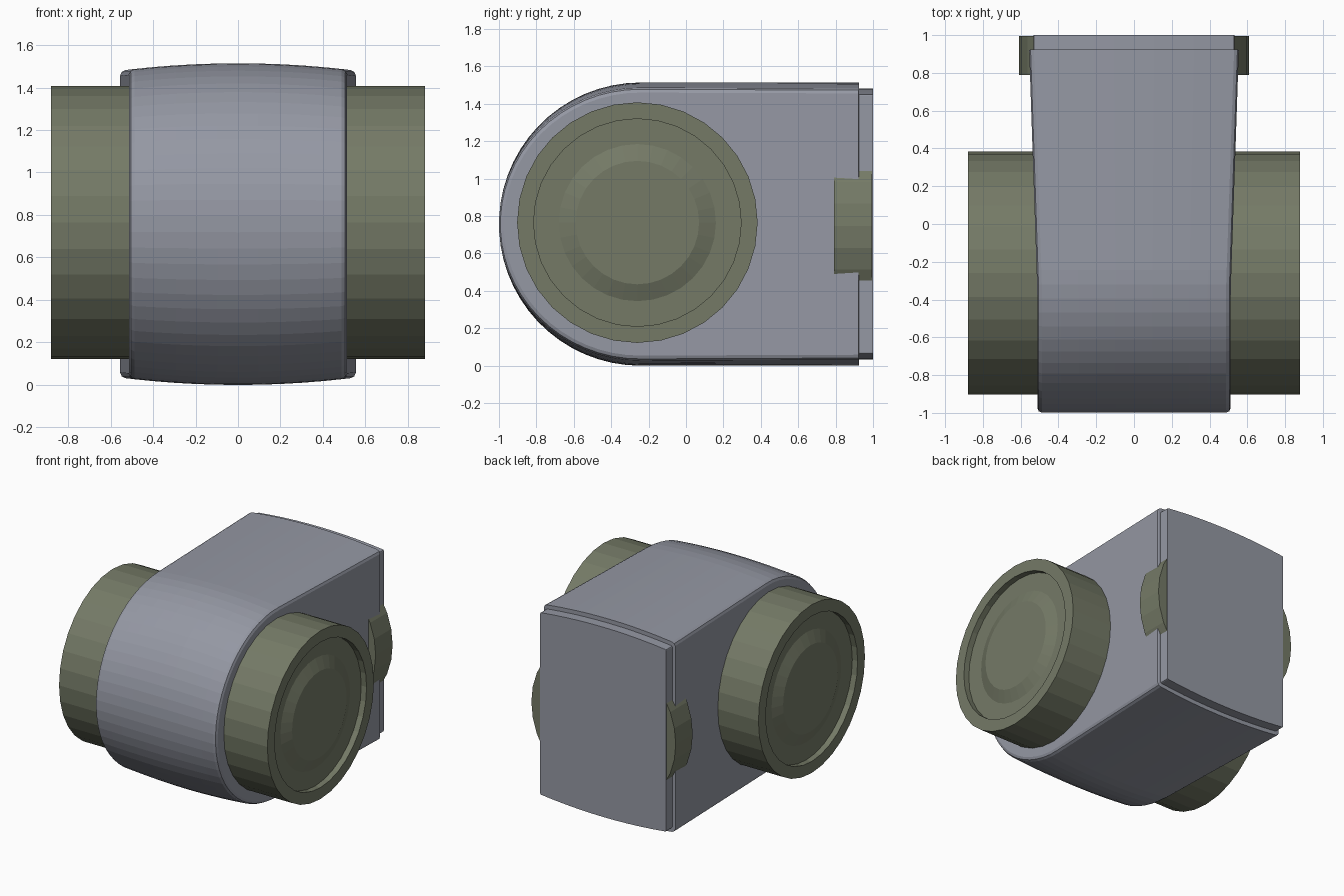
import bpy, bmesh, math

if "Cube" in bpy.data.objects:
    bpy.data.objects.remove(bpy.data.objects["Cube"])

def material(name, rgb):
    m = bpy.data.materials.new(name)
    m.diffuse_color = (*rgb, 1)
    m.use_nodes = True
    m.node_tree.nodes["Principled BSDF"].inputs["Base Color"].default_value = m.diffuse_color
    return m

GREY = material("blue_grey", (0.30, 0.315, 0.37))
OLIVE = material("olive", (0.176, 0.194, 0.134))

ZC, YC = 0.757, -0.243      # centre of the rounded nose


def finish(name, bm, mat):
    bmesh.ops.remove_doubles(bm, verts=bm.verts, dist=1e-5)
    bmesh.ops.recalc_face_normals(bm, faces=bm.faces)
    me = bpy.data.meshes.new(name)
    bm.to_mesh(me)
    bm.free()
    me.materials.append(mat)
    ob = bpy.data.objects.new(name, me)
    bpy.context.collection.objects.link(ob)
    return ob


def half_width(y):
    return 0.512 + 0.043 * max(0, (y + 0.35) / 1.27)


def shell(name, profile, width, edge, mat):
    """Loft a (y, z) outline across x, with crowned top/bottom and bevelled side edges.
    profile(inset) gives points symmetric about ZC; width(y) gives the half width."""
    n = 10
    cols = [(-1 + 2 * i / n, 0, edge) for i in range(n + 1)]
    cols = ([(-1, edge, 0), (-1, edge * 0.3, edge * 0.3)] + cols
            + [(1, edge * 0.3, edge * 0.3), (1, edge, 0)])
    bm = bmesh.new()
    rows = []
    for u, inset, back in cols:
        row = []
        for y, z in profile(inset):
            x = u * (width(y) - back)
            crown = 1 - 0.045 * (x / 0.55) ** 2
            row.append(bm.verts.new((x, y, ZC + (z - ZC) * crown)))
        rows.append(row)
    m = len(rows[0])
    for a, b in zip(rows, rows[1:]):
        for i in range(m):
            j = (i + 1) % m
            bm.faces.new((a[i], a[j], b[j], b[i]))
    for row in (rows[0], rows[-1]):          # side walls as strips
        for i in range(m // 2 - 1):
            bm.faces.new((row[i], row[i + 1], row[m - 2 - i], row[m - 1 - i]))
    return finish(name, bm, mat)


# Main body: rounded nose, straight flanks widening to the back
def body_profile(inset):
    r, k = 0.757 - inset, 31
    yb = 0.925 - inset * 0.15
    arc = [(YC - r * math.sin(math.pi * i / k), ZC + r * math.cos(math.pi * i / k))
           for i in range(k + 1)]
    return [(yb, ZC + r)] + arc + [(yb, ZC - r)]

shell("body", body_profile, half_width, 0.025, GREY)


# Back plate, slightly smaller than the body
def plate_profile(inset):
    r = 0.725 - inset
    return [(1.0, ZC + r), (0.9, ZC + r), (0.9, ZC - r), (1.0, ZC - r)]

shell("back_plate", plate_profile, lambda y: 0.532, 0.008, GREY)


# Side drums with a recessed, raised-centre cap
def drum(name, side, segs=32):
    prof = [(0.30, 0), (0.30, 0.643), (0.88, 0.643), (0.88, 0.555), (0.835, 0.555),
            (0.835, 0.42), (0.87, 0.33), (0.87, 0)]
    bm = bmesh.new()
    vs = [bm.verts.new((side * x, -0.26, 0.765 + r)) for x, r in prof]
    es = [bm.edges.new(p) for p in zip(vs, vs[1:])]
    bmesh.ops.spin(bm, geom=vs + es, cent=(0, -0.26, 0.765), axis=(1, 0, 0),
                   angle=2 * math.pi, steps=segs, use_merge=False)
    bmesh.ops.remove_doubles(bm, verts=bm.verts, dist=1e-4)
    return finish(name, bm, OLIVE)

drum("drum_left", -1)
drum("drum_right", 1)

# Disc buried in the back of the body, showing as a tab on each side
bm = bmesh.new()
bmesh.ops.create_cone(bm, cap_ends=True, segments=32, radius1=0.61, radius2=0.61, depth=0.205)
for v in bm.verts:
    x, y, z = v.co
    v.co = (x, 0.8925 + z, 0.748 + y)
finish("rear_disc", bm, OLIVE)
